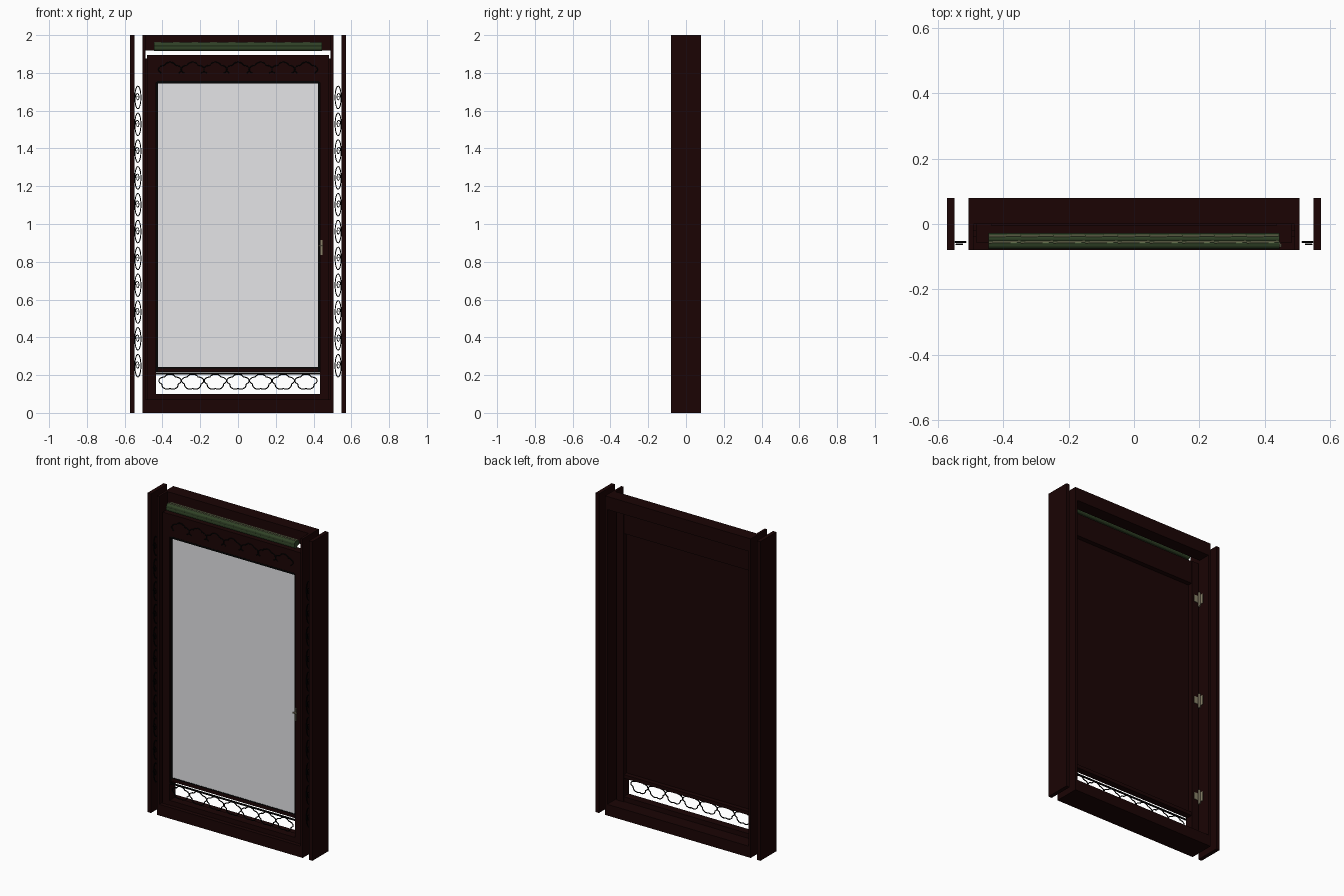
import bpy
import math

cube = bpy.data.objects.get("Cube")
if cube:
    bpy.data.objects.remove(cube, do_unlink=True)


def material(name, rgb):
    m = bpy.data.materials.new(name)
    m.use_nodes = True
    col = (*rgb, 1)
    m.diffuse_color = col
    m.node_tree.nodes["Principled BSDF"].inputs["Base Color"].default_value = col
    return m


WOOD = material("dark_wood", (0.0105, 0.0012, 0.0012))
IRON = material("black_iron", (0.001, 0.001, 0.001))
GLASS = material("pale_glass", (0.79, 0.79, 0.81))
GREEN = material("leaf_green", (0.03, 0.055, 0.02))
BRASS = material("dull_brass", (0.25, 0.22, 0.14))
STRAW = material("pale_straw", (0.33, 0.34, 0.18))


def box(name, x, y, z, mat):
    """Box from (min, max) pairs."""
    bpy.ops.mesh.primitive_cube_add(size=1, location=[sum(p) / 2 for p in (x, y, z)])
    ob = bpy.context.object
    ob.name = name
    ob.scale = [p[1] - p[0] for p in (x, y, z)]
    bpy.ops.object.transform_apply(location=False, rotation=False, scale=True)
    ob.data.materials.append(mat)


def rod(name, r, length, loc, rot, mat, sides=16):
    bpy.ops.mesh.primitive_cylinder_add(vertices=sides, radius=r, depth=length,
                                        location=loc, rotation=rot)
    ob = bpy.context.object
    ob.name = name
    ob.data.materials.append(mat)
    bpy.ops.object.shade_smooth_by_angle()


def wire(name, paths, y, r, mat):
    """Thin round wires following (x, z, closed) paths at depth y."""
    cu = bpy.data.curves.new(name, "CURVE")
    cu.dimensions = "3D"
    cu.bevel_depth = r
    cu.bevel_resolution = 1
    for pts, closed in paths:
        sp = cu.splines.new("POLY")
        sp.points.add(len(pts) - 1)
        for p, (px, pz) in zip(sp.points, pts):
            p.co = (px, y, pz, 1)
        sp.use_cyclic_u = closed
    ob = bpy.data.objects.new(name, cu)
    cu.materials.append(mat)
    bpy.context.collection.objects.link(ob)


def lobed(cx, cz, rx, rz, start=0, end=360, step=6):
    """Five-lobed flower outline, narrower below, with a notch at the bottom."""
    pts = []
    for a in range(start, end, step):
        t = math.radians(a)
        k = 0.84 + 0.2 * abs(math.cos(2.5 * (t - math.pi / 2)))
        narrow = 1 - 0.2 * max(0, -math.sin(t))
        pts.append((cx + rx * k * narrow * math.cos(t), cz + rz * k * math.sin(t)))
    return pts


# Outer boards, jambs and door stops
for side, s in (("left", 1), ("right", -1)):
    def span(a, b):
        return sorted((s * a, s * b))
    box(side + "_outer_board", span(0.548, 0.572), (-0.08, 0.08), (0, 2), WOOD)
    box(side + "_jamb", span(0.49, 0.505), (-0.08, 0.08), (0, 2), WOOD)
    box(side + "_stop", span(0.48, 0.49), (-0.04, -0.02), (0, 1.875), WOOD)
    # Door stile and glazing bead
    box(side + "_stile", span(0.435, 0.483), (-0.057, 0), (0.07, 1.895), WOOD)
    box(side + "_bead", span(0.424, 0.436), (-0.047, -0.036), (0.22, 1.75), IRON)
    # Scrollwork between jamb and outer board
    ovals, curls = [], []
    for i in range(11):
        cz = 0.25 + 0.142 * i
        ovals.append(([(s * (0.53 + 0.016 * math.cos(t)), cz + 0.06 * math.sin(t))
                       for t in (math.radians(a) for a in range(0, 360, 15))], True))
        curl = []
        for a in range(0, 460, 20):
            t, k = math.radians(a), 1 - a / 600
            curl.append((s * (0.532 + 0.011 * k * math.cos(t)),
                         cz + 0.024 * k * math.sin(t)))
        curls.append((curl, False))
    wire(side + "_scroll_ovals", ovals, -0.055, 0.0028, IRON)
    wire(side + "_scroll_curls", curls, -0.062, 0.0025, IRON)

# Head and sill of the frame
box("head", (-0.49, 0.49), (0, 0.08), (1.918, 2), WOOD)
box("sill", (-0.49, 0.49), (-0.08, 0.08), (0, 0.07), WOOD)

# Door rails, recessed panel and glass
box("top_rail", (-0.435, 0.435), (-0.055, -0.005), (1.75, 1.895), WOOD)
box("bottom_rail", (-0.435, 0.435), (-0.055, -0.005), (0.07, 0.1), WOOD)
box("middle_rail", (-0.435, 0.435), (-0.046, -0.005), (0.216, 0.238), WOOD)
box("top_bead", (-0.43, 0.43), (-0.056, -0.036), (1.745, 1.756), IRON)
box("middle_bead", (-0.43, 0.43), (-0.047, -0.04), (0.236, 0.242), IRON)
box("back_panel", (-0.435, 0.435), (-0.039, -0.034), (0.22, 1.755), WOOD)
box("glass_pane", (-0.425, 0.425), (-0.044, -0.039), (0.236, 1.75), GLASS)

# Flower outlines hung from a slim bar, and arches on the top rail
centres = [-0.36 + 0.12 * i for i in range(7)]
box("grille_bar", (-0.435, 0.435), (-0.057, -0.05), (0.204, 0.213), IRON)
wire("flower_grille", [(lobed(x, 0.163, 0.058, 0.04), True) for x in centres],
     -0.053, 0.0032, IRON)
wire("rail_arches", [(lobed(x, 1.81, 0.06, 0.045, -18, 204), False) for x in centres],
     -0.056, 0.003, IRON)

# Garland of bundled stalks in front of the head
along_x = (0, math.pi / 2, 0)
for i, (y, z) in enumerate([(-0.044, 1.944), (-0.061, 1.933), (-0.06, 1.946)]):
    rod("garland_stalk_%d" % i, 0.016, 0.89, (0, y, z), along_x, GREEN, 12)
for j, (y, z) in enumerate([(-0.036, 1.959), (-0.055, 1.961)]):
    for i in range(9):
        rod("garland_straw_%d_%d" % (j, i), 0.003, 0.097,
            (-0.395 + 0.0985 * i, y, z), (0, math.pi / 2 + 0.02, 0.02), STRAW, 6)

# Hinges at the back edge of the door
for i, z in enumerate((0.35, 0.985, 1.655)):
    rod("hinge_pin_%d" % i, 0.007, 0.09, (-0.482, 0.007, z), (0, 0, 0), BRASS, 12)
    box("hinge_door_leaf_%d" % i, (-0.482, -0.448), (0, 0.004),
        (z - 0.022, z + 0.022), BRASS)
    box("hinge_jamb_leaf_%d" % i, (-0.49, -0.486), (0, 0.03),
        (z - 0.03, z + 0.03), BRASS)

# Handle
box("handle_plate", (0.437, 0.447), (-0.062, -0.057), (0.835, 0.915), BRASS)
rod("handle_lever", 0.005, 0.024, (0.439, -0.066, 0.885), along_x, BRASS, 8)
